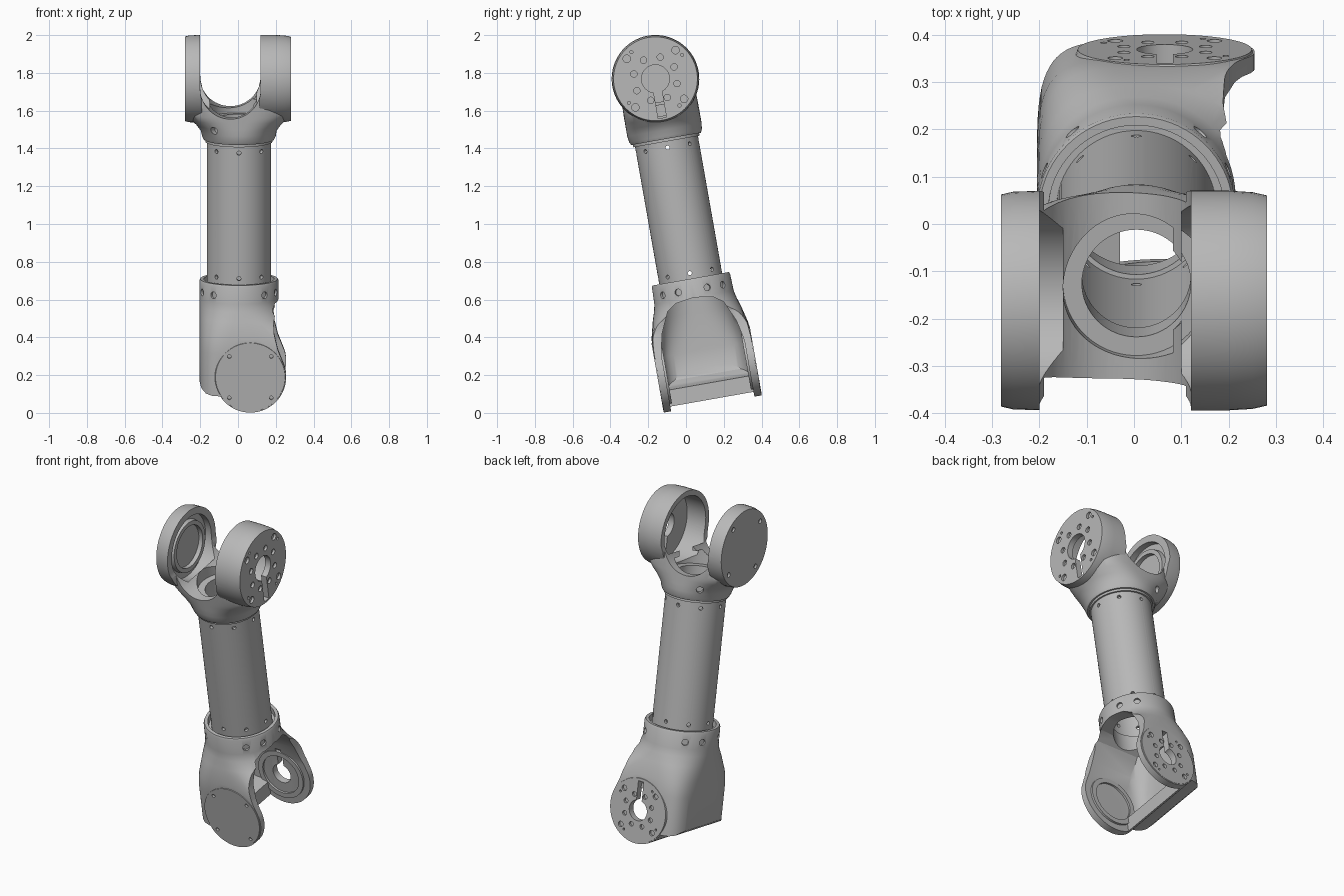
import bpy, bmesh, math
from mathutils import Matrix, Vector

cube = bpy.data.objects.get("Cube")
if cube:
    bpy.data.objects.remove(cube, do_unlink=True)

grey = bpy.data.materials.new("machined_grey")
grey.use_nodes = True
grey.diffuse_color = (0.48, 0.48, 0.48, 1)
for node in grey.node_tree.nodes:
    if node.type == 'BSDF_PRINCIPLED':
        node.inputs["Base Color"].default_value = (0.48, 0.48, 0.48, 1)

CX = 0.005          # tube axis offset
TAU = 2 * math.pi
PLACE = {'x': lambda a, b, t: (t, a, b),
         'y': lambda a, b, t: (a, t, b),
         'z': lambda a, b, t: (a, b, t)}


def loft(name, rings):
    """Solid skinned through rings of equal point count."""
    bm = bmesh.new()
    rows = [[bm.verts.new(p) for p in ring] for ring in rings]
    n = len(rows[0])
    for low, high in zip(rows, rows[1:]):
        for i in range(n):
            j = (i + 1) % n
            bm.faces.new((low[i], low[j], high[j], high[i]))
    bm.faces.new(rows[0][::-1])
    bm.faces.new(rows[-1])
    bmesh.ops.recalc_face_normals(bm, faces=bm.faces)
    mesh = bpy.data.meshes.new(name)
    bm.to_mesh(mesh)
    bm.free()
    mesh.materials.append(grey)
    obj = bpy.data.objects.new(name, mesh)
    bpy.context.scene.collection.objects.link(obj)
    return obj


def prism(name, axis, pts, lo, hi):
    return loft(name, [[PLACE[axis](a, b, t) for a, b in pts] for t in (lo, hi)])


def turned(name, axis, centre, stations, seg=64):
    """Round part along an axis from (radius, position) stations."""
    return loft(name, [[PLACE[axis](centre[0] + r * math.cos(TAU * i / seg),
                                    centre[1] + r * math.sin(TAU * i / seg), t)
                        for i in range(seg)] for r, t in stations])


def squircle(w, left, right, depth, n, seg=72):
    pts = []
    for i in range(seg):
        c, s = math.cos(TAU * i / seg), math.sin(TAU * i / seg)
        side = right if c > 0 else left
        pts.append((CX + side * math.copysign(abs(c) ** (2 / n), c),
                    depth * math.copysign(abs(s) ** (2 / n), s), w))
    return pts


def combine(target, op, *tools):
    for tool in tools:
        mod = target.modifiers.new("cut", 'BOOLEAN')
        mod.operation, mod.object, mod.solver = op, tool, 'EXACT'
        deps = bpy.context.evaluated_depsgraph_get()
        mesh = bpy.data.meshes.new_from_object(target.evaluated_get(deps))
        target.modifiers.clear()
        target.data = mesh
        bpy.data.objects.remove(tool, do_unlink=True)


def join(parts):
    bm = bmesh.new()
    for p in parts:
        bm.from_mesh(p.data)
    bm.to_mesh(parts[0].data)
    bm.free()
    for p in parts[1:]:
        bpy.data.objects.remove(p, do_unlink=True)
    return parts[0]


def radial_holes(angles, w, r, inner, outer):
    parts = []
    for a in angles:
        rod = turned("rod", 'x', (0, 0), [(r, inner), (r, outer)], 16)
        rod.data.transform(Matrix.Translation((CX, 0, w)) @ Matrix.Rotation(math.radians(a), 4, 'Z'))
        parts.append(rod)
    return join(parts)


def bolt_circle(axis, c, radius, count, start, r, lo, hi):
    parts = []
    for i in range(count):
        a = math.radians(start) + TAU * i / count
        centre = (c[0] + radius * math.cos(a), c[1] + radius * math.sin(a))
        parts.append(turned("bolt", axis, centre, [(r, lo), (r, hi)], 16))
    return join(parts)


def flange_cuts(target, axis, c, k, face, depth, way):
    """Keyhole, bolt circle and dowel holes in a mounting face."""
    out = face + 0.02
    slot = [(c[0] + a * k, c[1] + way * b * k)
            for a, b in ((-.022, 0), (.022, 0), (.022, .21), (-.022, .21))]
    combine(target, 'DIFFERENCE',
            turned("bore", axis, c, [(.074 * k, face - depth), (.074 * k, out)]),
            prism("slot", axis, slot, face - depth, out),
            bolt_circle(axis, c, .117 * k, 8, 22.5, .017 * k, face - .015, out),
            bolt_circle(axis, c, .185 * k, 4, 45, .02 * k, face - .015, out),
            bolt_circle(axis, c, .19 * k, 4, 32, .008 * k, face - .015, out))


# Lower housing: round collar flowing into a deep box, trimmed by its side outline
housing = loft("lower_housing", [squircle(*s) for s in (
    (0, .205, .205, .205, 2), (-.01, .21, .21, .21, 2), (-.1, .21, .21, .213, 2),
    (-.14, .21, .22, .222, 2.1), (-.19, .21, .25, .238, 2.5), (-.28, .21, .4, .26, 3.4),
    (-.36, .21, .5, .263, 4), (-.7, .21, .5, .263, 4))])
LUG = (.065, -.483)
arc = [(LUG[0] + .19 * math.cos(math.radians(a)), LUG[1] + .19 * math.sin(math.radians(a)))
       for a in range(18, -148, -5)]
outline = [(-.23, .05), (.23, .05), (.225, -.08), (.205, -.14), (.188, -.2), (.192, -.26),
           (.212, -.34)] + arc + [(-.14, -.585), (-.17, -.577), (-.195, -.555), (-.207, -.52), (-.23, -.48)]
combine(housing, 'INTERSECT', prism("outline", 'y', outline, -.5, .5))
for s in (-1, 1):
    combine(housing, 'UNION', turned("lug", 'y', LUG, [(.189, s * .215), (.189, s * .25), (.184, s * .264)]))

# Joint cavity, open to one side and below
cavity = loft("cavity", [squircle(*s) for s in (
    (-.08, .16, .7, .17, 2), (-.18, .165, .7, .195, 2.4), (-.28, .17, .7, .212, 3.2),
    (-.38, .17, .7, .224, 4), (-.8, .17, .7, .224, 4))])
arch = [(0, -.1), (.1, -.115), (.15, -.15), (.2, -.26), (.23, -.4), (.23, -.9)]
combine(cavity, 'INTERSECT',
        prism("arch", 'x', arch + [(-a, b) for a, b in arch[:0:-1]], -.5, .9),
        prism("floor", 'y', [(-.3, 0), (.6, 0), (.6, -.75), (-.03, -.75), (-.03, -.56),
                             (-.1, -.545), (-.145, -.515), (-.17, -.46), (-.3, -.4)], -.5, .5))
combine(housing, 'DIFFERENCE', cavity,
        turned("neck_bore", 'z', (CX, 0), [(.14, -.2), (.14, .1)]),
        turned("socket", 'z', (CX, 0), [(.185, -.035), (.19, .1)]),
        radial_holes([q + a for q in (0, 180) for a in (-50, -22, 22, 50)], -.06, .018, .198, .24))
flange_cuts(housing, 'y', LUG, .8, .264, .08, 1)
combine(housing, 'DIFFERENCE', bolt_circle('y', LUG, .157, 4, 45, .01, -.28, -.25))

# Bearing seats inside the lower lugs
for name, lo, hi in (("front_bearing_ring", -.23, -.212), ("back_bearing_ring", .212, .23)):
    ring = turned(name, 'y', LUG, [(.15, lo), (.15, hi)])
    combine(ring, 'DIFFERENCE', turned("hole", 'y', LUG, [(.12, -.4), (.12, .4)]))

# Hollow tube with rows of screw holes
tube = turned("main_tube", 'z', (CX, 0), [(.169, -.035), (.169, .765)], 72)
combine(tube, 'DIFFERENCE', turned("tube_bore", 'z', (CX, 0), [(.15, -.1), (.15, .9)], 72),
        radial_holes(range(0, 360, 45), .03, .011, .14, .2),
        radial_holes(range(0, 360, 45), .705, .011, .14, .2))
lip = turned("tube_lip", 'z', (CX, 0), [(.178, .738), (.178, .765)])
combine(lip, 'DIFFERENCE', turned("lip_bore", 'z', (CX, 0), [(.155, .7), (.155, .8)]))

# Upper fork: flared base with two round cheeks
TOP = (0, 1.075)
fork = loft("upper_fork", [squircle(*s) for s in (
    (.752, .187, .187, .187, 2), (.768, .195, .195, .195, 2), (.8, .203, .2, .2, 2.1),
    (.835, .228, .225, .2, 2.3), (.868, .262, .255, .2, 2.6), (.9, .283, .272, .2, 3),
    (1.07, .283, .272, .2, 3.5))])
combine(fork, 'UNION',
        turned("right_cheek", 'x', TOP, [(.224, -.281), (.23, -.255), (.232, -.19)]),
        turned("left_cheek", 'x', TOP, [(.232, .11), (.232, .2), (.229, .25), (.222, .281)]))
gap = [(-.04 + .16 * math.cos(math.radians(a)), 1.053 + .16 * math.sin(math.radians(a)))
       for a in range(180, 361, 6)]
combine(fork, 'DIFFERENCE',
        prism("gap", 'y', [(-.2, 1.5)] + gap + [(.12, 1.5)], -.5, .5),
        turned("left_cup", 'x', TOP, [(.2, .1), (.2, .245)]),
        turned("right_cup", 'x', TOP, [(.19, -.238), (.19, -.15)]),
        turned("seat", 'z', (CX, 0), [(.155, .865), (.155, .95)]),
        turned("fork_bore", 'z', (CX, 0), [(.115, .7), (.115, 1)]),
        radial_holes((128, 232), .825, .02, .18, .25))
flange_cuts(fork, 'x', TOP, 1, .281, .08, -1)
combine(fork, 'DIFFERENCE', bolt_circle('x', TOP, .185, 4, 45, .014, -.3, -.268))

# Bearing seat inside the plain cheek
ring = turned("fork_bearing_ring", 'x', TOP, [(.155, -.245), (.15, -.212)])
combine(ring, 'DIFFERENCE', turned("hole", 'x', TOP, [(.125, -.4), (.125, 0)]))

# Lean the whole link and smooth the round surfaces
lean = Matrix.Translation((0, .025, .71)) @ Matrix.Rotation(math.radians(10), 4, 'X')
parts = [housing, tube, lip, fork] + [o for o in bpy.data.objects if o.name.endswith("bearing_ring")]
bpy.ops.object.select_all(action='DESELECT')
for obj in parts:
    obj.matrix_world = lean
    obj.select_set(True)
bpy.context.view_layer.objects.active = housing
bpy.ops.object.shade_smooth_by_angle(angle=math.radians(30))
